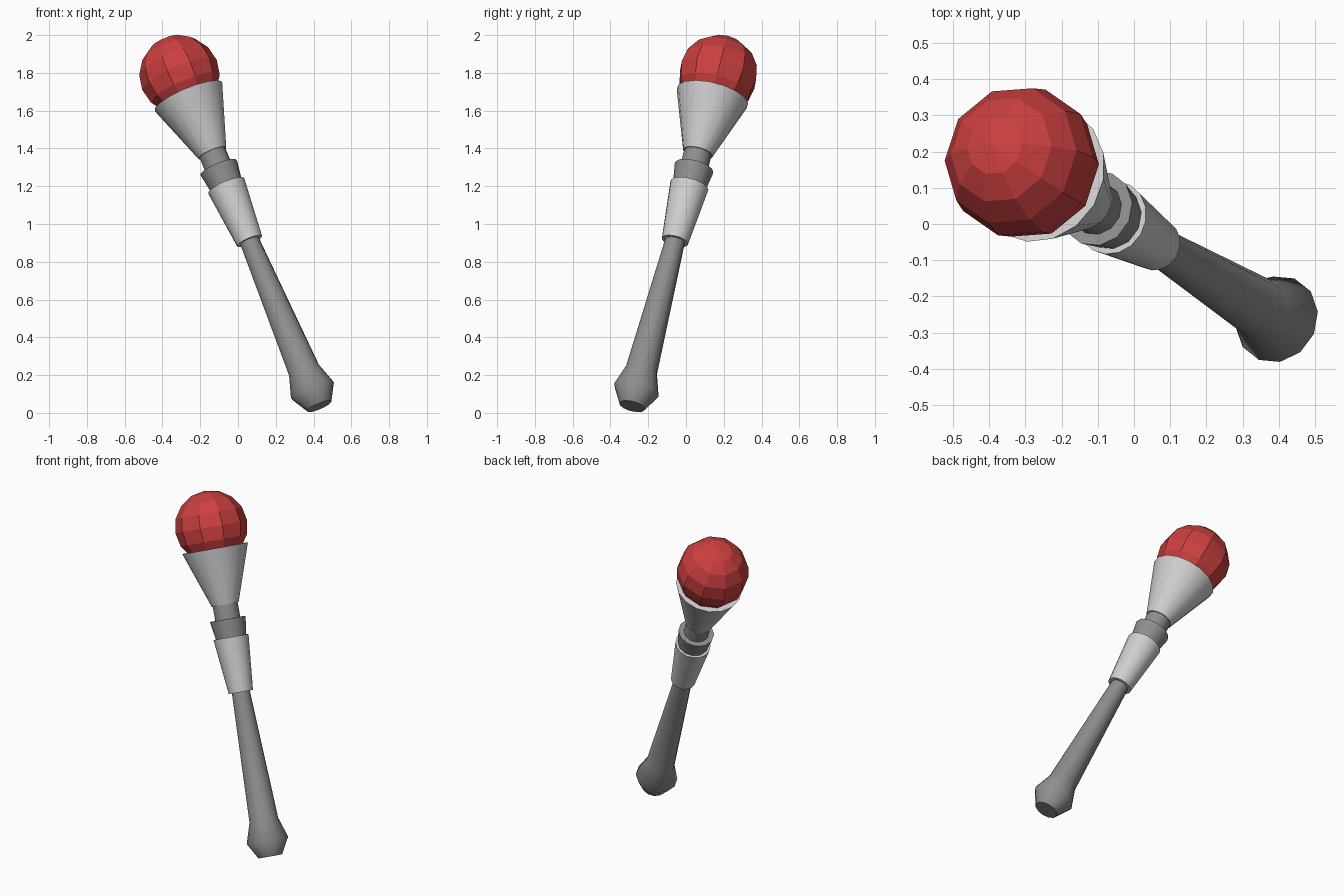
import bpy, bmesh, math
from mathutils import Vector, Matrix

if "Cube" in bpy.data.objects:
    bpy.data.objects.remove(bpy.data.objects["Cube"])

# Tilted frame: local z runs along the handle, local x faces front right
BASE = Vector((0.43, -0.285, 0.035))
AXIS = Vector((-0.74, 0.455, 1.755)).normalized()
REF = Vector((0.52, -0.74, 0.42))
SIDE = (REF - AXIS * REF.dot(AXIS)).normalized()
UP = AXIS.cross(SIDE)
FRAME = Matrix.Translation(BASE) @ Matrix((SIDE, UP, AXIS)).transposed().to_4x4()


def material(name, rgb):
    m = bpy.data.materials.new(name)
    m.diffuse_color = (*rgb, 1)
    m.use_nodes = True
    m.node_tree.nodes["Principled BSDF"].inputs["Base Color"].default_value = m.diffuse_color
    return m


dark = material("dark_grey", (0.27, 0.27, 0.27))
light = material("light_grey", (0.62, 0.62, 0.62))
red = material("red", (0.60, 0.05, 0.05))


def finish(name, bm, mat, angle=None):
    bmesh.ops.recalc_face_normals(bm, faces=bm.faces)
    bm.transform(FRAME)
    me = bpy.data.meshes.new(name)
    bm.to_mesh(me)
    bm.free()
    me.materials.append(mat)
    ob = bpy.data.objects.new(name, me)
    bpy.context.collection.objects.link(ob)
    if angle:
        bpy.ops.object.select_all(action='DESELECT')
        ob.select_set(True)
        bpy.context.view_layer.objects.active = ob
        bpy.ops.object.shade_smooth_by_angle(angle=math.radians(angle))


def lathe(name, profile, mat, n=12):
    """Closed turned part from (radius, height) pairs."""
    bm = bmesh.new()
    rings = []
    for r, h in profile:
        rings.append([bm.verts.new((r * math.cos(2 * math.pi * i / n),
                                    r * math.sin(2 * math.pi * i / n), h))
                      for i in range(n)])
    for a, b in zip(rings, rings[1:]):
        for i in range(n):
            j = (i + 1) % n
            bm.faces.new((a[i], a[j], b[j], b[i]))
    bm.faces.new(rings[0])
    bm.faces.new(rings[-1])
    finish(name, bm, mat, 55)


# Handle with knobbed end
lathe("handle", [(0.07, 0), (0.123, 0.095), (0.085, 0.215), (0.052, 1.0)], dark)
# Flared collar, ring and neck
lathe("collar", [(0.072, 0.976), (0.104, 1.303)], light, 16)
lathe("ring", [(0.086, 1.28), (0.106, 1.41)], dark)
lathe("neck", [(0.074, 1.39), (0.074, 1.51)], dark)
# Cup holding the ball
lathe("cup", [(0.08, 1.496), (0.195, 1.83)], light, 16)

# Faceted ball
bm = bmesh.new()
bmesh.ops.create_uvsphere(bm, u_segments=10, v_segments=8, radius=0.213,
                          matrix=Matrix.Translation((0, 0, 1.958)))
finish("ball", bm, red)
